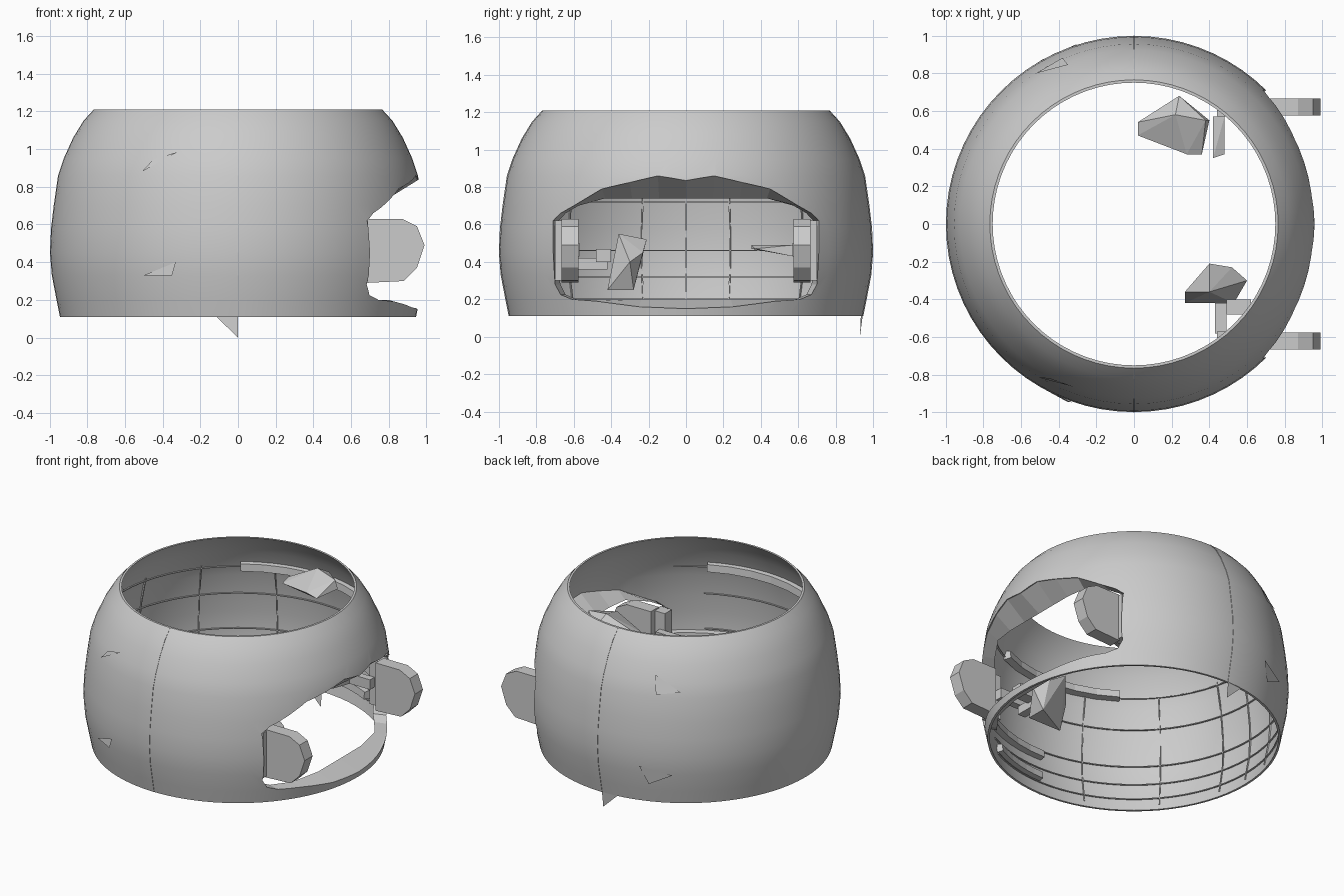
import bpy, bmesh, math

if "Cube" in bpy.data.objects:
    bpy.data.objects.remove(bpy.data.objects["Cube"])

grey = bpy.data.materials.new("plain grey")
grey.diffuse_color = (0.6, 0.6, 0.6, 1)
grey.use_nodes = True
grey.node_tree.nodes["Principled BSDF"].inputs["Base Color"].default_value = grey.diffuse_color

# Outer wall profile (radius, height)
PROFILE = [(0.945, 0.11), (0.963, 0.2), (0.988, 0.33), (0.998, 0.45), (0.992, 0.58),
           (0.978, 0.7), (0.955, 0.86), (0.925, 0.95), (0.875, 1.06), (0.82, 1.15), (0.765, 1.21)]


def radius(z):
    z = min(max(z, 0.11), 1.21)
    for (r0, z0), (r1, z1) in zip(PROFILE, PROFILE[1:]):
        if z <= z1:
            return r0 + (r1 - r0) * (z - z0) / (z1 - z0)
    return PROFILE[-1][0]


def make(name, verts, faces, smooth=False):
    me = bpy.data.meshes.new(name)
    me.from_pydata([tuple(v) for v in verts], [], faces)
    bm = bmesh.new()
    bm.from_mesh(me)
    bmesh.ops.recalc_face_normals(bm, faces=bm.faces)
    bm.to_mesh(me)
    bm.free()
    me.materials.append(grey)
    ob = bpy.data.objects.new(name, me)
    bpy.context.collection.objects.link(ob)
    if smooth:
        shade(ob)
    return ob


def shade(ob):
    bpy.ops.object.select_all(action='DESELECT')
    ob.select_set(True)
    bpy.context.view_layer.objects.active = ob
    bpy.ops.object.shade_smooth_by_angle(angle=math.radians(35))


def lathe(name, loop, a0=0, a1=360, steps=64, smooth=True):
    """Sweep a closed (radius, z) loop around the z axis."""
    full = a1 - a0 == 360
    n, rows = len(loop), steps if full else steps + 1
    verts = []
    for i in range(rows):
        a = math.radians(a0 + (a1 - a0) * i / steps)
        verts += [(r * math.cos(a), r * math.sin(a), z) for r, z in loop]
    faces = []
    for i in range(steps):
        p, q = i * n, (i + 1) % rows * n
        faces += [(p + j, q + j, q + (j + 1) % n, p + (j + 1) % n) for j in range(n)]
    if not full:
        faces += [tuple(range(n)), tuple(range((rows - 1) * n, rows * n))]
    return make(name, verts, faces, smooth)


def hull(name, pts):
    bm = bmesh.new()
    for p in pts:
        bm.verts.new(p)
    bmesh.ops.convex_hull(bm, input=bm.verts)
    loose = [v for v in bm.verts if not v.link_faces]
    bmesh.ops.delete(bm, geom=loose, context='VERTS')
    me = bpy.data.meshes.new(name)
    bm.to_mesh(me)
    bm.free()
    me.materials.append(grey)
    ob = bpy.data.objects.new(name, me)
    bpy.context.collection.objects.link(ob)
    return ob


def box(name, lo, hi):
    return hull(name, [(x, y, z) for x in (lo[0], hi[0]) for y in (lo[1], hi[1]) for z in (lo[2], hi[2])])


# Window outline (y, z), mirrored in y
half = [(0.25, 0.16), (0.48, 0.19), (0.61, 0.2), (0.67, 0.225), (0.7, 0.28), (0.71, 0.45),
        (0.71, 0.62), (0.67, 0.66), (0.6, 0.7), (0.45, 0.79), (0.3, 0.825), (0.15, 0.86)]
outline = [(0, 0.15)] + half + [(0, 0.835)] + [(-y, z) for y, z in reversed(half)]
n = len(outline)

# Thin wall, open at top and bottom
T = 0.015
shell = lathe("shell", PROFILE + [(r - T, z) for r, z in reversed(PROFILE)], steps=72, smooth=False)

# Window cut through the wall
cutter = make("window_cutter", [(x, y, z) for x in (0.3, 1.3) for y, z in outline],
              [tuple(range(n)), tuple(range(n, 2 * n))] +
              [(i, (i + 1) % n, n + (i + 1) % n, n + i) for i in range(n)])
mod = shell.modifiers.new("window", 'BOOLEAN')
mod.object = cutter
mod.solver = 'EXACT'
bpy.context.view_layer.objects.active = shell
bpy.ops.object.modifier_apply(modifier="window")
bpy.data.objects.remove(cutter)
shade(shell)


# Lip turning inward around the window
def on_wall(y, z, inset):
    return (math.sqrt(max((radius(z) - inset) ** 2 - y * y, 0.04)), y, z)


def lip_point(y, z):
    x, yy, zz = on_wall(y * 0.96, min(max(z, 0.2), 0.74), 0.08)
    return (min(x, 0.8), yy, zz)


outer = [on_wall(y, z, 0.005) for y, z in outline]
inner = [lip_point(y, z) for y, z in outline]
make("window_lip", outer + inner, [(i, (i + 1) % n, n + (i + 1) % n, n + i) for i in range(n)])

# Horizontal ribs along the inside wall
for k, z in enumerate((0.2, 0.32, 0.46, 0.72, 0.93)):
    r = radius(z)
    a0 = 50 if z > 0.85 else 62
    lathe(f"inner_rib_{k}", [(r - 0.01, z - 0.003), (r - 0.01, z + 0.003), (r - 0.025, z + 0.003),
                             (r - 0.025, z - 0.003)], a0, 360 - a0, 40)

# Upright ribs along the inside wall
for k, a in enumerate((110, 140, 166, 180, 194, 220, 250)):
    zs = [0.15, 0.35, 0.55, 0.75, 0.95]
    loop = [(radius(z) - 0.01, z) for z in zs] + [(radius(z) - 0.022, z) for z in reversed(zs)]
    lathe(f"upright_rib_{k}", loop, a - 0.2, a + 0.2, 1, False)

# Heavier rails on the inside of the front and back walls
for side, s in (("front", -1), ("back", 1)):
    for label, z, a0, a1 in (("upper", 0.94, 64, 124), ("middle", 0.42, 48, 92), ("lower", 0.24, 62, 90)):
        r = radius(z)
        loop = [(r - 0.01, z - 0.03), (r - 0.02, z + 0.03), (r - 0.055, z + 0.025), (r - 0.06, z - 0.025)]
        lathe(f"{side}_{label}_rail", loop, min(s * a0, s * a1), max(s * a0, s * a1), 6, False)

# Raised seams at front and back
for name, a in (("front_seam", 270), ("back_seam", 90)):
    zs = [z for r, z in PROFILE]
    loop = [(radius(z) + 0.003, z) for z in zs] + [(radius(z) - 0.005, z) for z in reversed(zs)]
    lathe(name, loop, a - 0.2, a + 0.2, 1, False)

# Side pods that stick out of the window, bevelled towards the inside
pod = [(0.68, 0.63), (0.87, 0.63), (0.95, 0.59), (0.99, 0.49), (0.95, 0.37), (0.88, 0.3), (0.68, 0.29)]
for side, s in (("front", -1), ("back", 1)):
    hull(f"{side}_pod", [(x, s * y, z) for x, z in pod for y in (0.575, 0.665)])
    hull(f"{side}_pod_root", [(x, s * y, z) for x in (0.6, 0.69) for y in (0.62, 0.7)
                              for z in (0.3, 0.62)])
    box(f"{side}_arm", (0.44, s * 0.57, 0.43), (0.64, s * 0.62, 0.5))

# Loose faceted lumps and bars inside
hull("upper_lump", [(0.02, 0.54, 1.08), (0.02, 0.47, 1.06), (0.24, 0.68, 1.12), (0.4, 0.55, 1.09),
                    (0.28, 0.37, 1.1), (0.36, 0.37, 1.08), (0.22, 0.58, 1.18), (0.38, 0.55, 1.15)])
hull("lower_lump", [(0.27, -0.42, 0.25), (0.53, -0.42, 0.25), (0.53, -0.28, 0.25), (0.27, -0.36, 0.42),
                    (0.4, -0.21, 0.52), (0.52, -0.23, 0.45), (0.4, -0.36, 0.55), (0.6, -0.3, 0.4)])
box("short_bar", (0.49, -0.48, 0.4), (0.62, -0.4, 0.47))
box("cross_bar", (0.43, -0.58, 0.36), (0.49, -0.42, 0.42))
hull("back_bar", [(0.42, 0.35, 0.49), (0.42, 0.35, 0.47), (0.48, 0.37, 0.47), (0.48, 0.57, 0.43),
                  (0.42, 0.57, 0.43), (0.42, 0.57, 0.49), (0.48, 0.57, 0.49)])


# Small slivers lifting off the wall
def sliver(name, pts, s):
    v = [(x, s * math.sqrt((radius(z) + d) ** 2 - x * x), z) for x, z, d in pts]
    make(name, v, [(0, 1, 2)])


sliver("front_sliver_low", [(-0.5, 0.33, 0.01), (-0.33, 0.4, 0.008), (-0.35, 0.33, 0.02)], -1)
sliver("front_sliver_high", [(-0.51, 0.88, 0.012), (-0.32, 0.985, 0.012), (-0.45, 0.945, 0.006)], -1)
sliver("back_sliver_low", [(-0.5, 0.33, 0.012), (-0.3, 0.38, 0.01), (-0.35, 0.25, 0.01)], 1)
sliver("back_sliver_high", [(-0.52, 0.9, 0.012), (-0.35, 1.0, 0.012), (-0.38, 0.88, 0.012)], 1)

# Spike below the back seam
make("bottom_spike", [(-0.12, 0.935, 0.115), (0, 0.945, 0.115), (0, 0.93, 0)], [(0, 1, 2)])
